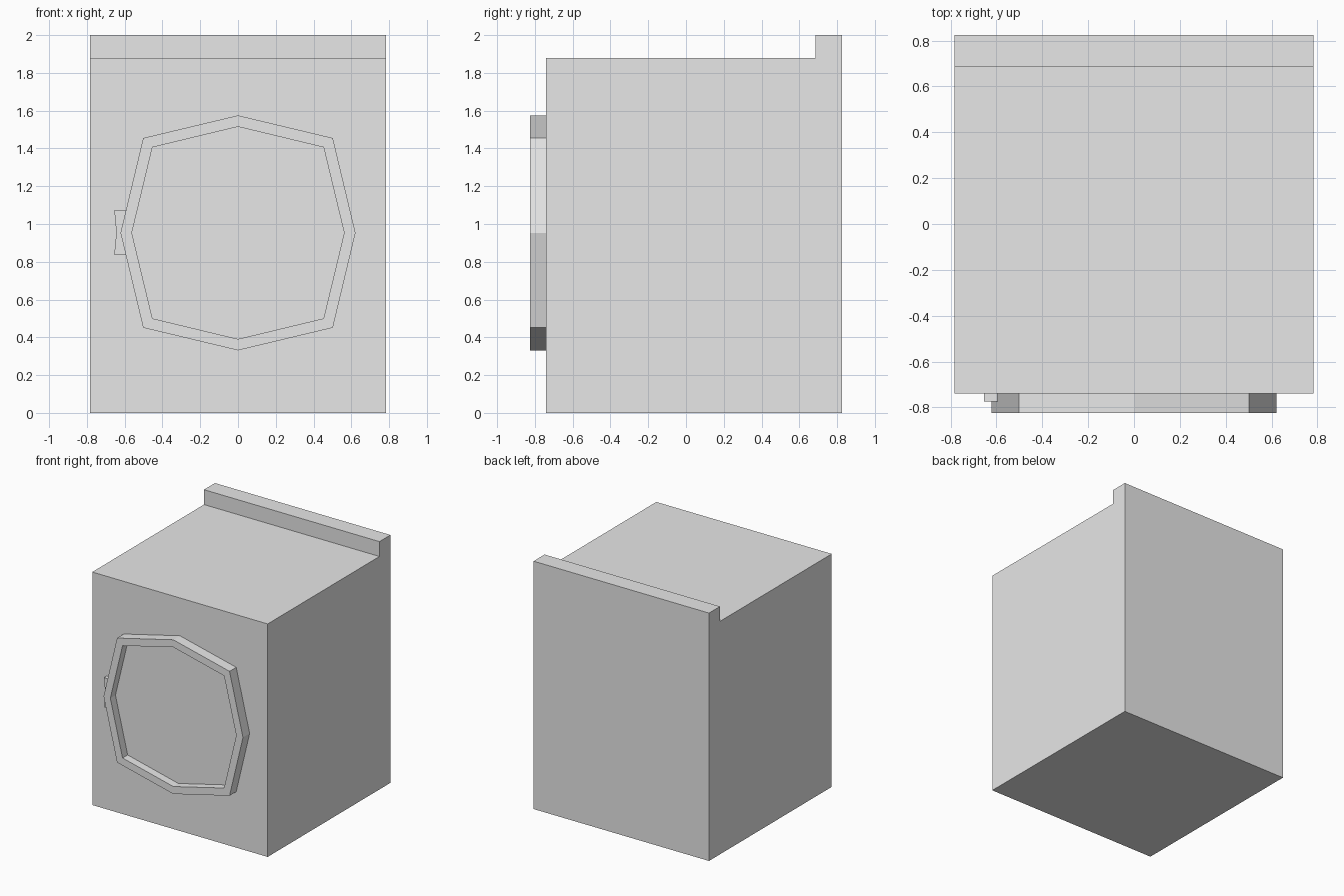
import bpy
import bmesh

if "Cube" in bpy.data.objects:
    bpy.data.objects.remove(bpy.data.objects["Cube"])

grey = bpy.data.materials.new("light_grey")
grey.diffuse_color = (0.8, 0.8, 0.8, 1)
grey.use_nodes = True
grey.node_tree.nodes["Principled BSDF"].inputs["Base Color"].default_value = grey.diffuse_color


def make_object(name, bm):
    bmesh.ops.recalc_face_normals(bm, faces=bm.faces)
    mesh = bpy.data.meshes.new(name)
    bm.to_mesh(mesh)
    bm.free()
    mesh.materials.append(grey)
    obj = bpy.data.objects.new(name, mesh)
    bpy.context.collection.objects.link(obj)
    return obj


def prism(name, points, direction):
    """Closed prism swept from a flat outline."""
    bm = bmesh.new()
    face = bm.faces.new([bm.verts.new(p) for p in points])
    swept = bmesh.ops.extrude_face_region(bm, geom=[face], use_keep_orig=True)
    verts = [g for g in swept["geom"] if isinstance(g, bmesh.types.BMVert)]
    bmesh.ops.translate(bm, verts=verts, vec=direction)
    return make_object(name, bm)


def octagon(tip, corner, y, cz=0.953):
    """Eight-sided outline with tips on the axes and corners on the diagonals."""
    xz = [(0, tip), (corner, corner), (tip, 0), (corner, -corner),
          (0, -tip), (-corner, -corner), (-tip, 0), (-corner, corner)]
    return [(x, y, cz + z) for x, z in xz]


# Cabinet with raised rear control panel, swept across the width
side = [(-0.74, 0), (0.825, 0), (0.825, 2), (0.685, 2), (0.685, 1.88), (-0.74, 1.88)]
prism("cabinet", [(-0.783, y, z) for y, z in side], (1.566, 0, 0))

# Round door: outer wall, flat rim, inner wall and recessed pane
bm = bmesh.new()
loops = [octagon(0.622, 0.502, -0.74), octagon(0.622, 0.502, -0.825),
         octagon(0.562, 0.453, -0.825), octagon(0.562, 0.453, -0.76)]
rings = [[bm.verts.new(p) for p in loop] for loop in loops]
for a, b in zip(rings, rings[1:]):
    for i in range(8):
        j = (i + 1) % 8
        bm.faces.new((a[i], a[j], b[j], b[i]))
bm.faces.new(rings[-1])
bm.faces.new(rings[0])
make_object("door", bm)

# Small door handle with a pinched outer edge
handle = [(-0.595, 1.075), (-0.655, 1.075), (-0.644, 0.955), (-0.655, 0.837), (-0.595, 0.837)]
prism("door_handle", [(x, -0.74, z) for x, z in handle], (0, -0.033, 0))
